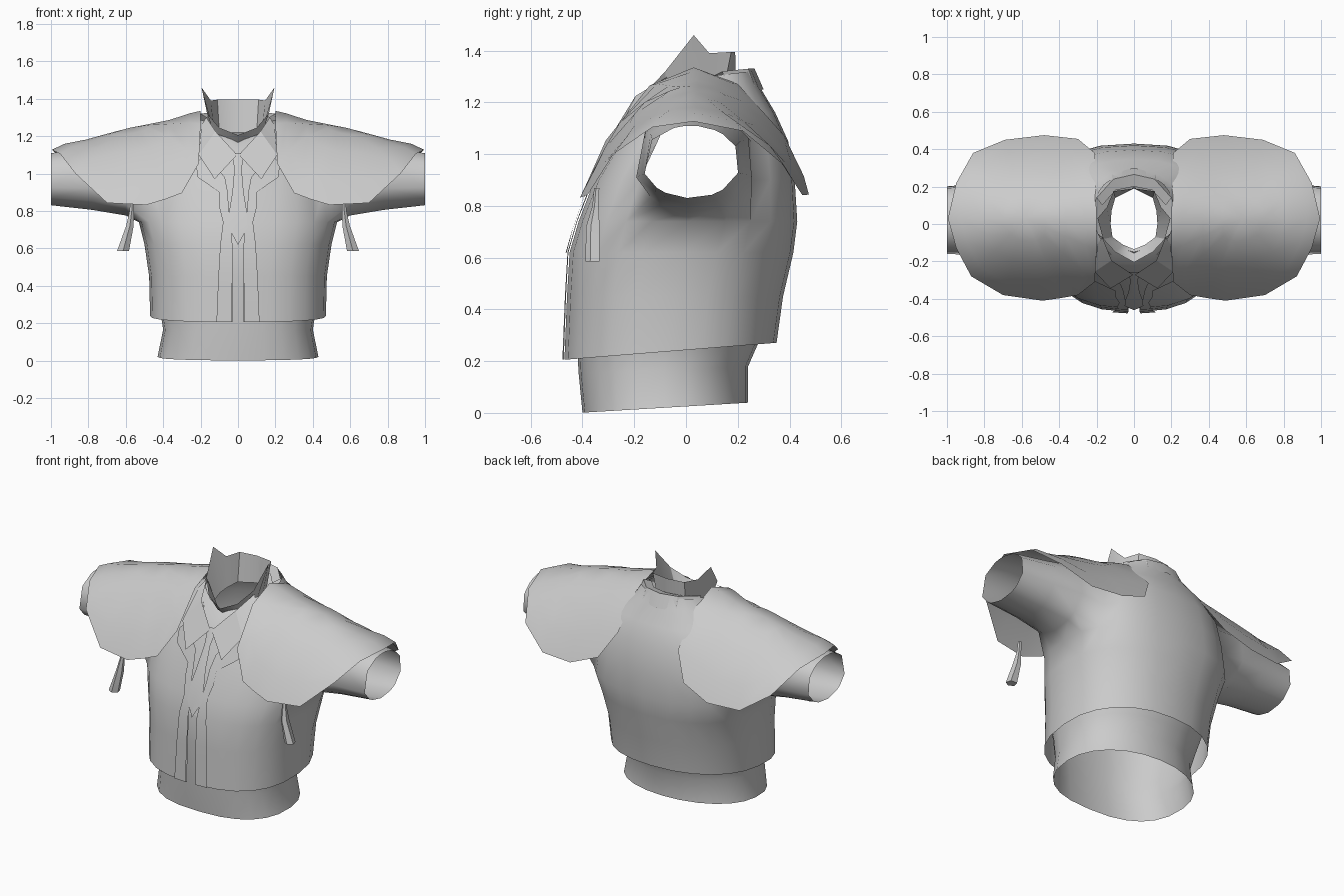
import bpy, bmesh, math

if "Cube" in bpy.data.objects:
    bpy.data.objects.remove(bpy.data.objects["Cube"])

grey = bpy.data.materials.new("cloth_grey")
grey.diffuse_color = (0.6, 0.6, 0.6, 1)
grey.use_nodes = True
grey.node_tree.nodes["Principled BSDF"].inputs["Base Color"].default_value = grey.diffuse_color


def finish(name, bm, mirror=True, angle=40):
    bmesh.ops.remove_doubles(bm, verts=bm.verts, dist=0.0005)
    bmesh.ops.recalc_face_normals(bm, faces=bm.faces)
    me = bpy.data.meshes.new(name)
    bm.to_mesh(me)
    bm.free()
    ob = bpy.data.objects.new(name, me)
    bpy.context.collection.objects.link(ob)
    me.materials.append(grey)
    if mirror:
        ob.modifiers.new("mirror", 'MIRROR').merge_threshold = 0.001
    bpy.ops.object.select_all(action='DESELECT')
    ob.select_set(True)
    bpy.context.view_layer.objects.active = ob
    bpy.ops.object.shade_smooth_by_angle(angle=math.radians(angle))
    return ob


def loft(bm, rows, closed=False, skip=lambda r, c: False):
    """Quad strip grid through rows of points."""
    vs = [[bm.verts.new(p) for p in row] for row in rows]
    for r in range(len(vs) - 1):
        n = len(vs[r])
        for c in range(n if closed else n - 1):
            if not skip(r, c):
                d = (c + 1) % n
                bm.faces.new((vs[r][c], vs[r][d], vs[r + 1][d], vs[r + 1][c]))
    return vs


def half_ring(z, w, f, b, gap=0.0, tilt=0.0, back=.8, n=12):
    """Right half of a rounded body section, front to back."""
    g = math.asin(min(1, (gap / w) ** 1.25))
    mid, dep, pts = (f + b) / 2, (b - f) / 2, []
    for i in range(n + 1):
        h = n // 2
        t = g + (math.pi / 2 - g) * i / h if i <= h else math.pi * i / n
        s, c = max(0, math.sin(t)), math.cos(t)
        p = .8 if i <= h else back
        x = w * s ** p if i < n else 0
        y = mid - math.copysign(abs(c) ** p, c) * dep
        pts.append((x, y, z + tilt * y))
    return pts


def lerp(table, v):
    for (a, p), (b, q) in zip(table, table[1:]):
        if v <= b:
            return p + (q - p) * max(0, (v - a) / (b - a))
    return table[-1][1]


# Jacket body with armholes, then sleeves drawn out of the armholes
bm = bmesh.new()
body = [half_ring(0.243, .47, -.47, .35, .03, .08, .9),
        half_ring(.45, .475, -.46, .375, .03, 0, .88),
        half_ring(.62, .50, -.45, .415, .03, 0, .85),
        half_ring(.74, .53, -.415, .43, .04),
        half_ring(.90, .50, -.355, .42, .08),
        half_ring(1.05, .46, -.28, .395, .17),
        half_ring(1.16, .375, -.215, .345, .19),
        half_ring(1.26, .24, -.175, .285, .18),
        half_ring(1.29, .21, -.15, .26, .17, .12)]
hole = lambda r, c: 3 <= r < 6 and 4 <= c < 8
vs = loft(bm, body, skip=hole)
loop = ([vs[3][c] for c in range(4, 8)] + [vs[r][8] for r in range(3, 6)] +
        [vs[6][c] for c in range(8, 4, -1)] + [vs[r][4] for r in range(6, 3, -1)])
angles = [math.atan2((v.co.z - .96) / .21, (v.co.y - .03) / .25) for v in loop]
prev = loop
for x, cy, cz, ry, rz in ((.60, .03, .975, .235, .2), (.78, .025, .975, .205, .17),
                          (1.0, .02, .97, .19, .14)):
    ring = [bm.verts.new((x, cy + ry * math.cos(a), cz + rz * math.sin(a))) for a in angles]
    for i in range(len(ring)):
        j = (i + 1) % len(ring)
        bm.faces.new((prev[i], prev[j], ring[j], ring[i]))
    prev = ring
finish("jacket", bm, angle=65)

# Shirt showing under the jacket and running up inside it
bm = bmesh.new()
loft(bm, [half_ring(.025, .43, -.40, .24, 0, .06, .95),
          half_ring(.17, .40, -.415, .24, 0, .04, .95),
          half_ring(.26, .415, -.42, .28, 0, .04, .95),
          half_ring(.45, .45, -.435, .355, 0, 0, .9),
          half_ring(.62, .48, -.428, .395, 0, 0, .85),
          half_ring(.74, .51, -.395, .41)])
finish("shirt", bm, angle=60)

# Front depth of the jacket at each height
front = [(.2, -.47), (.45, -.46), (.62, -.45), (.74, -.415), (.9, -.355),
         (1.05, -.28), (1.16, -.215), (1.26, -.175)]

# Shirt front panel behind the jacket opening
bm = bmesh.new()
rows = []
for z, w in ((.62, .08), (.74, .1), (.9, .14), (1.05, .22), (1.13, .22)):
    y = lerp(front, z) + .018
    rows.append([(w * k, y + .6 * (w * k) ** 2, z) for k in (0, .5, 1)])
rows.append([(0, -.15, 1.17), (.11, -.12, 1.21), (.21, -.04, 1.25)])
loft(bm, rows)
finish("shirt_front", bm)

# Placket strips flaring into the lapels
bm = bmesh.new()
rows = []
for z, a, b in ((.207, .035, .115), (.45, .03, .105), (.62, .03, .095), (.74, .04, .08),
                (.82, .05, .1), (.9, .055, .1), (.98, .07, .215), (1.05, .13, .225), (1.08, .17, .2)):
    y = lerp(front, z) - .008
    rows.append([(a, y, z), (b, y + .4 * b * b, z)])
loft(bm, rows)
finish("placket", bm)

# Wing collar: top edge, neck, and yoke meeting the jacket
bm = bmesh.new()
top = [(0, .19, 1.395), (.11, .175, 1.395), (.145, .09, 1.39), (.195, .03, 1.46),
       (.165, -.08, 1.32), (.10, -.15, 1.245), (0, -.205, 1.205)]
neck = [(0, .195, 1.22), (.10, .14, 1.22), (.12, .07, 1.21), (.125, 0, 1.2),
        (.115, -.07, 1.18), (.06, -.11, 1.16), (0, -.135, 1.15)]
yoke = [(0, .27, 1.27), (.13, .24, 1.27), (.2, .15, 1.27), (.22, .03, 1.26),
        (.2, -.07, 1.22), (.13, -.16, 1.17), (0, -.2, 1.12)]
loft(bm, [top, neck, yoke])
finish("wing_collar", bm, angle=25)

# Folded collar points lying on the chest
bm = bmesh.new()
pts = [(.17, -.07, 1.3), (.195, -.11, 1.26), (.21, -.255, 1.1), (.125, -.345, .97),
       (.005, -.272, 1.1), (.12, -.195, 1.225)]
v = [bm.verts.new(p) for p in pts]
for f in ((0, 1, 5), (1, 2, 5), (2, 3, 4, 5)):
    bm.faces.new([v[i] for i in f])
finish("collar_point", bm, angle=25)

# Back band of the jacket collar
bm = bmesh.new()
loft(bm, [[(0, .30, 1.25), (.12, .27, 1.25), (.21, .16, 1.25)],
          [(0, .265, 1.33), (.11, .24, 1.33), (.2, .14, 1.32)],
          [(0, .2, 1.31), (.1, .18, 1.31), (.17, .1, 1.3)]])
finish("collar_band", bm, angle=25)

# Tie with a narrow knot and pointed end
bm = bmesh.new()
rows = []
for z, w in ((1.11, .03), (1.02, .02), (.9, .03), (.8, .045), (.7, .05), (.62, .001)):
    y = lerp(front, z) - .011
    rows.append([(0, y - .004, z), (w, y, z + (.0 if w < .04 else .01))])
loft(bm, rows)
finish("tie", bm, angle=25)

# Shoulder capes: arched sheets with a bent border
ridge = [(.2, 1.335), (.27, 1.305), (.6, 1.24), (.8, 1.185), (1.0, 1.125)]
outline = [(.2, .03), (.205, .2), (.21, .38), (.3, .455), (.48, .475), (.69, .45), (.86, .38),
           (.95, .22), (.995, .03), (.95, -.13), (.87, -.28), (.7, -.38), (.49, -.41),
           (.385, -.395), (.3, -.38), (.21, -.31), (.2, -.14)]
front_droop = [(.3, 2.4), (.49, 2.22), (.7, 2.2), (.87, 1.7), (.95, 1.4)]
back_droop = [(.7, 2.12), (.87, 1.7), (.95, 1.4)]
bm = bmesh.new()
rows = []
for k in (1, .84, .56, .28, 0):
    row = []
    for x, y in outline:
        x, y = .58 + (x - .58) * k, .03 + (y - .03) * k
        lift = .012 if k == .84 else 0
        droop = lerp(front_droop if y < .03 else back_droop, x)
        row.append((x, y, lerp(ridge, x) - droop * (y - .03) ** 2 + lift))
    rows.append(row)
vs = loft(bm, rows[:-1], closed=True)
tip = bm.verts.new(rows[-1][0])
for i in range(len(outline)):
    bm.faces.new((vs[-1][i], vs[-1][(i + 1) % len(outline)], tip))
finish("shoulder_cape", bm)

# Tassels hanging from the cape fronts
bm = bmesh.new()
rows = []
for x, y, z, rx, ry in ((.565, -.345, .87, .01, .01), (.568, -.35, .8, .012, .012),
                        (.578, -.36, .72, .02, .026), (.615, -.362, .585, .032, .027)):
    rows.append([(x + rx * a, y + ry * b, z) for a, b in ((-1, -.3), (0, -1), (1, -.3), (.7, 1), (-.7, 1))])
vs = loft(bm, rows, closed=True)
bm.faces.new(vs[-1])
finish("tassel", bm)
